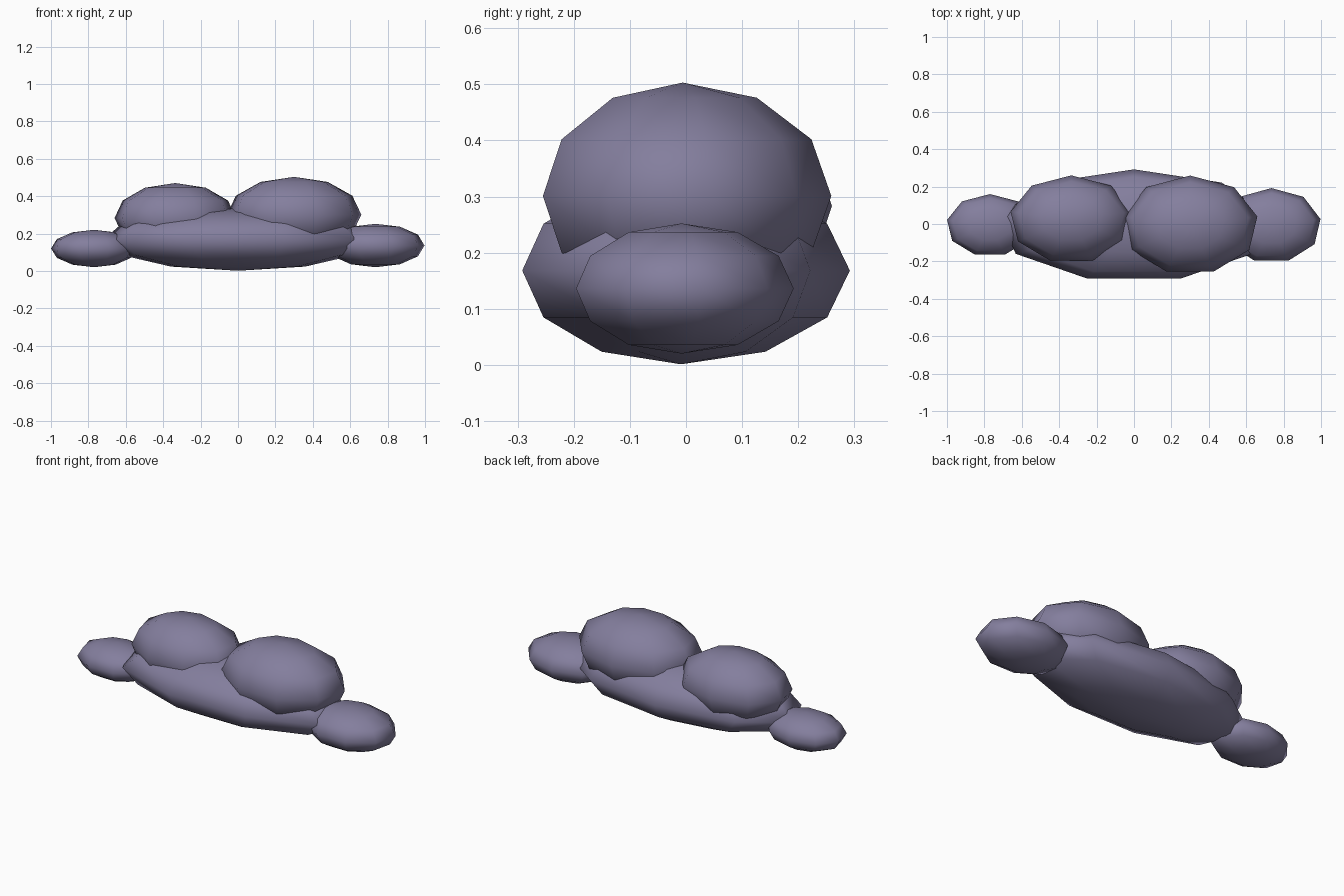
import bpy
import bmesh
from mathutils import Matrix, Vector

# Remove the default cube
cube = bpy.data.objects.get("Cube")
if cube:
    bpy.data.objects.remove(cube, do_unlink=True)

# Single dusky violet-grey material
colour = (0.23, 0.21, 0.34, 1.0)
grey = bpy.data.materials.new("violet grey")
grey.use_nodes = True
grey.diffuse_color = colour
grey.node_tree.nodes["Principled BSDF"].inputs["Base Color"].default_value = colour


def puff(name, centre, radii):
    """Low-poly, smooth-shaded ellipsoid with nine meridians."""
    mesh = bpy.data.meshes.new(name)
    bm = bmesh.new()
    place = Matrix.Translation(Vector(centre)) @ Matrix.Diagonal((*radii, 1))
    bmesh.ops.create_uvsphere(bm, u_segments=9, v_segments=6, radius=1, matrix=place)
    for face in bm.faces:
        face.smooth = True
    bm.to_mesh(mesh)
    bm.free()
    mesh.materials.append(grey)
    obj = bpy.data.objects.new(name, mesh)
    bpy.context.collection.objects.link(obj)


# Wide flat base of the cloud
puff("cloud_base", (0, -0.009, 0.168), (0.73, 0.301, 0.167))
# Two big lobes on top
puff("upper_right_lobe", (-0.335, 0.025, 0.283), (0.33, 0.235, 0.187))
puff("upper_left_lobe", (0.30, -0.006, 0.301), (0.365, 0.265, 0.202))
# Small lobes at the ends
puff("right_end_lobe", (-0.77, -0.007, 0.12), (0.233, 0.167, 0.1))
puff("left_end_lobe", (0.735, -0.008, 0.136), (0.266, 0.2, 0.116))
